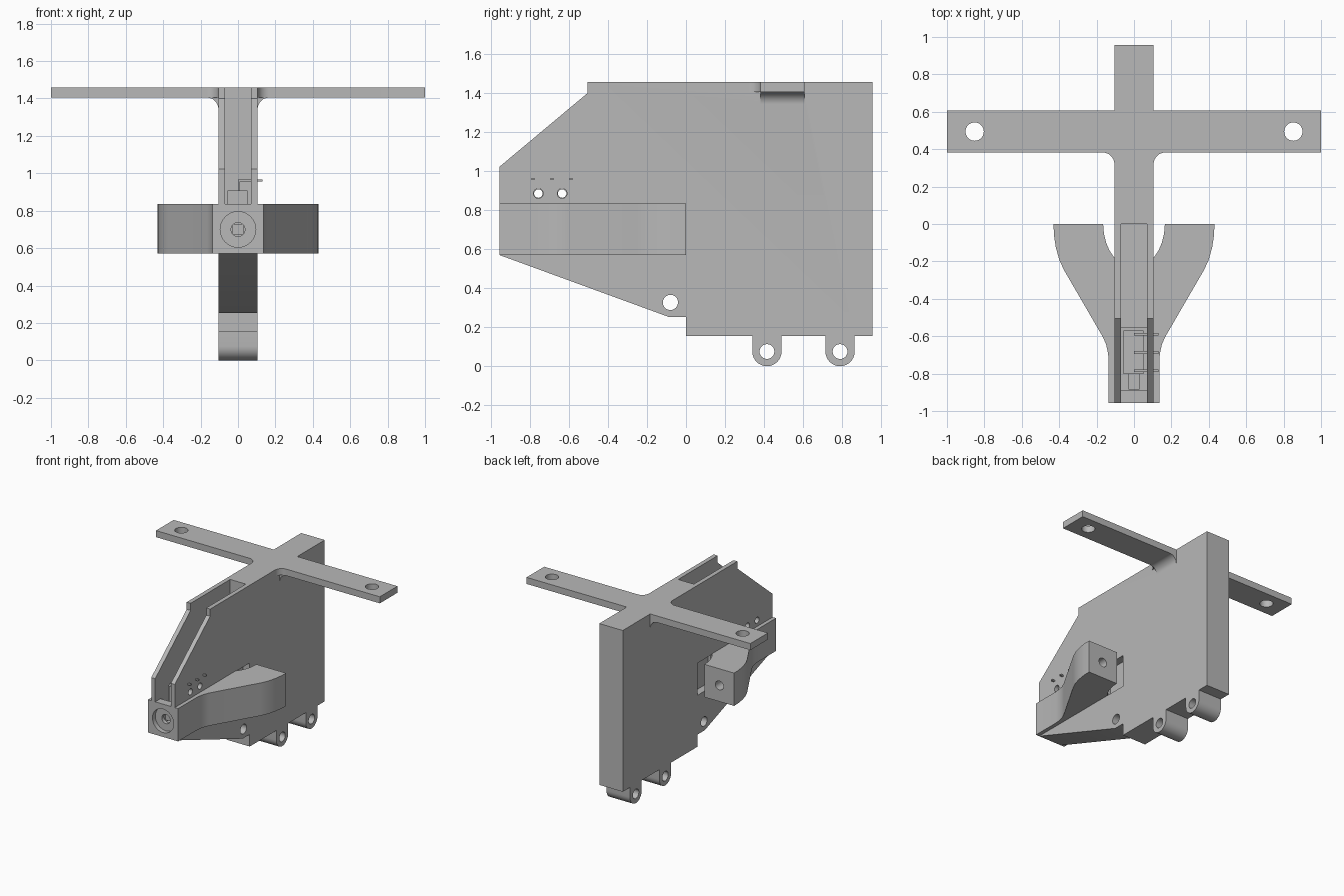
import bpy, bmesh, math

if "Cube" in bpy.data.objects:
    bpy.data.objects.remove(bpy.data.objects["Cube"], do_unlink=True)

grey = bpy.data.materials.new("plain_grey")
grey.use_nodes = True
COLOUR = (0.48, 0.48, 0.48, 1)
grey.diffuse_color = COLOUR
grey.node_tree.nodes["Principled BSDF"].inputs["Base Color"].default_value = COLOUR


def prism(name, pts, axis, a, b):
    """Extrude a flat outline along one axis from a to b."""
    place = {"x": lambda p, t: (t, p[0], p[1]),
             "y": lambda p, t: (p[0], t, p[1]),
             "z": lambda p, t: (p[0], p[1], t)}[axis]
    bm = bmesh.new()
    low = [bm.verts.new(place(p, a)) for p in pts]
    high = [bm.verts.new(place(p, b)) for p in pts]
    bm.faces.new(low)
    bm.faces.new(high[::-1])
    for i in range(len(pts)):
        j = (i + 1) % len(pts)
        bm.faces.new((low[i], high[i], high[j], low[j]))
    bmesh.ops.recalc_face_normals(bm, faces=bm.faces)
    mesh = bpy.data.meshes.new(name)
    bm.to_mesh(mesh)
    bm.free()
    mesh.materials.append(grey)
    ob = bpy.data.objects.new(name, mesh)
    bpy.context.collection.objects.link(ob)
    return ob


def arc(cx, cy, r, start, end, n=12):
    angles = [math.radians(start + (end - start) * i / n) for i in range(n + 1)]
    return [(cx + r * math.cos(t), cy + r * math.sin(t)) for t in angles]


def circle(cx, cy, r):
    return arc(cx, cy, r, 0, 360, 32)[:-1]


def box(name, x0, x1, y0, y1, z0, z1):
    return prism(name, [(x0, y0), (x1, y0), (x1, y1), (x0, y1)], "z", z0, z1)


def mirrored(half):
    return half + [(-x, y) for x, y in reversed(half)]


def combine(target, tool, operation):
    """Apply a boolean and discard the tool."""
    mod = target.modifiers.new("combine", "BOOLEAN")
    mod.operation, mod.solver, mod.object = operation, "EXACT", tool
    graph = bpy.context.evaluated_depsgraph_get()
    result = bpy.data.meshes.new_from_object(target.evaluated_get(graph))
    target.modifiers.clear()
    target.data = result
    bpy.data.objects.remove(tool, do_unlink=True)


W = 0.105           # half thickness of the body
CHANNEL = 0.07      # half width of the inner channel
NOSE_LOW, NOSE_HIGH = 0.57, 0.835
TOP, BAR_LOW = 1.458, 1.405

# Body plate with two round lugs underneath
outline = [(-0.957, NOSE_LOW), (-0.957, 1.022), (-0.505, 1.4), (-0.505, TOP),
           (0.957, TOP), (0.957, 0.155)]
for y in (0.79, 0.415):
    outline += [(y + 0.075, 0.155)] + arc(y, 0.075, 0.075, 0, -180, 16) + [(y - 0.075, 0.155)]
outline += [(0, 0.155), (0, 0.253), (-0.09, 0.253)]
body = prism("body", outline, "x", -W, W)

# Finger pockets in both sides of the body
for s in (-1, 1):
    xs = sorted((s * 0.045, s * 0.2))
    combine(body, box("pocket", *xs, -0.215, 0, NOSE_LOW, NOSE_HIGH - 0.005), "DIFFERENCE")

# Nose block with swept handle arms
half = [(0.135, -0.957), (0.135, -0.73), (0.139, -0.69), (0.149, -0.645), (0.166, -0.605),
        (0.375, -0.245), (0.4, -0.19), (0.418, -0.125), (0.428, -0.06), (0.43, 0),
        (0.165, 0), (0.161, -0.05), (0.149, -0.1), (0.13, -0.144), (W, -0.18), (0.07, -0.215)]
combine(body, prism("arms", mirrored(half), "z", NOSE_LOW, NOSE_HIGH), "UNION")

# Crossbar, rounded into the body in plan and from below
F = 0.062
half = [(0.05, 0.607), (1, 0.607), (1, 0.382)] \
    + arc(W + F, 0.382 - F, F, 90, 180) + [(0.05, 0.382 - F)]
combine(body, prism("crossbar", mirrored(half), "z", BAR_LOW, TOP), "UNION")
half = [(0.05, 1.43), (W + F, 1.43)] + arc(W + F, BAR_LOW - F, F, 90, 180) + [(0.05, BAR_LOW - F)]
combine(body, prism("fillet", mirrored(half), "y", 0.382, 0.607), "UNION")

# Channel open at the top, switch cavity, and stepped bore in the nose
combine(body, box("channel", -CHANNEL, CHANNEL, -1.1, 0, NOSE_HIGH, 1.6), "DIFFERENCE")
combine(body, box("cavity", -CHANNEL, CHANNEL, -0.89, -0.555, 0.62, 0.9), "DIFFERENCE")
combine(body, prism("counterbore", circle(0, 0.7, 0.095), "y", -1.1, -0.92), "DIFFERENCE")
combine(body, prism("bore", circle(0, 0.7, 0.037), "y", -1.1, -0.85), "DIFFERENCE")

# Holes: lugs, pivot, switch screws, crossbar ends, arm ends
SCREWS = [(-0.757, 0.886), (-0.635, 0.886)]
for y, z, r in [(0.415, 0.075, 0.038), (0.79, 0.075, 0.038), (-0.08, 0.327, 0.039)] \
        + [(y, z, 0.025) for y, z in SCREWS]:
    combine(body, prism("hole", circle(y, z, r), "x", -0.3, 0.3), "DIFFERENCE")
for s in (-1, 1):
    combine(body, prism("hole", circle(s * 0.852, 0.494, 0.049), "z", 1.3, 1.6), "DIFFERENCE")
    combine(body, prism("hole", circle(s * 0.298, 0.7, 0.036), "y", -0.2, 0.1), "DIFFERENCE")

# Switch with its plunger
switch = box("switch", -0.055, 0.05, -0.803, -0.57, 0.64, 0.908)
for y, z in SCREWS:
    combine(switch, prism("hole", circle(y, z - 0.001, 0.0215), "x", -0.3, 0.3), "DIFFERENCE")
plunger = box("plunger", -0.03, 0.03, -0.885, -0.8, 0.672, 0.728)

# Bent terminals that leave through the side wall
for i, y in enumerate((-0.59, -0.687, -0.785)):
    prism(f"terminal_{i + 1}", [(0, 0.9), (0.01, 0.9), (0.01, 0.955), (0.132, 0.955),
                                (0.132, 0.966), (0, 0.966)], "y", y - 0.007, y + 0.007)

# Smooth the round surfaces, keep the edges sharp
for ob in (body, switch):
    bpy.ops.object.select_all(action="DESELECT")
    ob.select_set(True)
    bpy.context.view_layer.objects.active = ob
    bpy.ops.object.shade_smooth_by_angle(angle=math.radians(30))
